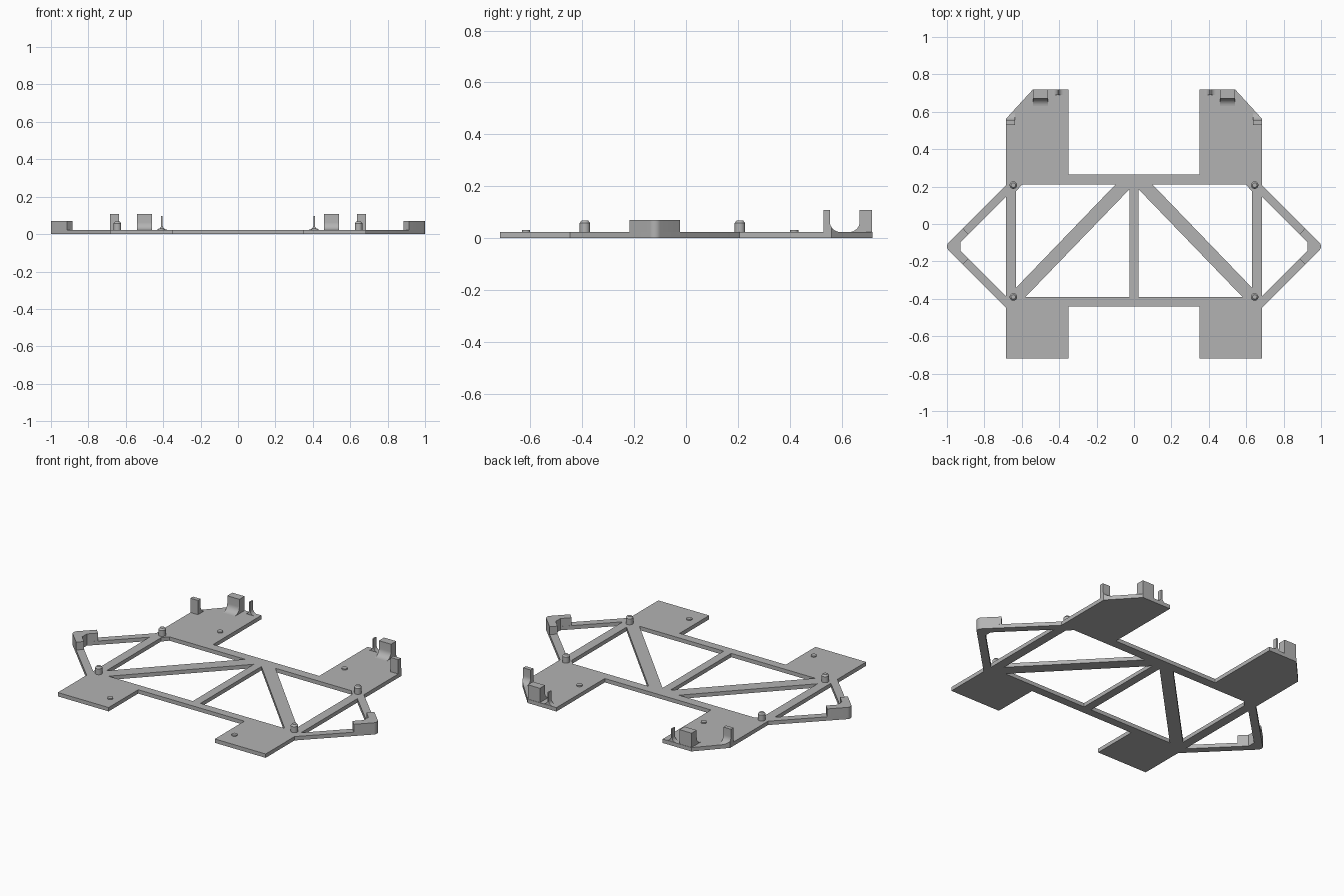
import bpy, bmesh
from math import sin, cos, pi
from mathutils import Vector

cube = bpy.data.objects.get("Cube")
if cube:
    bpy.data.objects.remove(cube)

GREY = (0.45, 0.45, 0.45, 1)
mat = bpy.data.materials.new("plain grey")
mat.use_nodes = True
mat.diffuse_color = GREY
mat.node_tree.nodes["Principled BSDF"].inputs["Base Color"].default_value = GREY

T = 0.023          # plate thickness
ARM_Y = -0.12      # centre line of the side arms


def add_object(name, bm):
    bmesh.ops.recalc_face_normals(bm, faces=bm.faces)
    mesh = bpy.data.meshes.new(name)
    bm.to_mesh(mesh)
    bm.free()
    mesh.materials.append(mat)
    obj = bpy.data.objects.new(name, mesh)
    bpy.context.collection.objects.link(obj)
    return obj


def smooth(obj):
    bpy.ops.object.select_all(action='DESELECT')
    obj.select_set(True)
    bpy.context.view_layer.objects.active = obj
    bpy.ops.object.shade_smooth_by_angle(angle=0.6)


def prism(points, offset):
    """Extrude a closed loop of 3D points along offset."""
    bm = bmesh.new()
    face = bm.faces.new([bm.verts.new(p) for p in points])
    ext = bmesh.ops.extrude_face_region(bm, geom=[face], use_keep_orig=True)
    verts = [v for v in ext["geom"] if isinstance(v, bmesh.types.BMVert)]
    bmesh.ops.translate(bm, verts=verts, vec=offset)
    return bm


def mirrored(points):
    return [(-x, y) for x, y in reversed(points)]


def quarter(cx, cy, r, start, n=8):
    """Quarter arc, counter-clockwise from the start angle."""
    return [(cx + r * cos(start + pi / 2 * i / n), cy + r * sin(start + pi / 2 * i / n))
            for i in range(n + 1)]


# Flat frame: one outline with cut-out triangles
tip = quarter(0.972, ARM_Y, 0.028, -pi / 4)
outline = ([(0.35, -0.44), (0.35, -0.718), (0.685, -0.718), (0.685, -0.447)] + tip +
           [(0.685, 0.207), (0.685, 0.562), (0.54, 0.72), (0.35, 0.72), (0.35, 0.265)])
holes = [
    [(0.025, 0.185), (0.025, -0.39), (0.58, -0.39)],
    [(0.10, 0.21), (0.63, -0.34), (0.63, 0.175), (0.60, 0.21)],
    [(0.685, 0.145), (0.685, -0.385), (0.928, -0.142), (0.928, -0.098)],
]
curve = bpy.data.curves.new("frame_outline", 'CURVE')
curve.dimensions = '2D'
curve.fill_mode = 'BOTH'
curve.extrude = T / 2
for loop in [outline + mirrored(outline)] + holes + [mirrored(h) for h in holes]:
    spline = curve.splines.new('POLY')
    spline.points.add(len(loop) - 1)
    for point, (x, y) in zip(spline.points, loop):
        point.co = (x, y, 0, 1)
    spline.use_cyclic_u = True
curve.materials.append(mat)
frame = bpy.data.objects.new("frame", curve)
bpy.context.collection.objects.link(frame)
frame.location.z = T / 2
bpy.ops.object.select_all(action='DESELECT')
frame.select_set(True)
bpy.context.view_layer.objects.active = frame
bpy.ops.object.convert(target='MESH')
smooth(bpy.context.view_layer.objects.active)


def lathe(name, x, y, rings):
    """Stack of (radius, z) rings, capped at the top."""
    bm = bmesh.new()
    n = 24
    loops = [[bm.verts.new((x + r * cos(2 * pi * i / n), y + r * sin(2 * pi * i / n), z))
              for i in range(n)] for r, z in rings]
    for a, b in zip(loops, loops[1:]):
        for i in range(n):
            bm.faces.new((a[i], a[(i + 1) % n], b[(i + 1) % n], b[i]))
    bm.faces.new(loops[-1])
    smooth(add_object(name, bm))


for side, s in (("left", 1), ("right", -1)):
    # Locating pegs and low buttons
    for end, peg_y, dot_y in (("front", -0.39, -0.617), ("rear", 0.208, 0.418)):
        lathe(f"{end}_{side}_peg", s * 0.645, peg_y, [(0.02, T), (0.02, 0.058), (0.012, 0.068)])
        lathe(f"{end}_{side}_button", s * 0.41, dot_y, [(0.016, T), (0.016, 0.03)])

    # Raised wall around the arm tip
    wall = ([(0.885, -0.186), (0.915, -0.217)] + tip +
            [(0.915, -0.023), (0.885, -0.054), (0.928, -0.098), (0.928, -0.142)])
    smooth(add_object(f"{side}_arm_corner_wall",
                      prism([(s * x, y, T) for x, y in wall], (0, 0, 0.047))))

    # Rear tab with a fillet towards the front
    prof = [(0.718, T), (0.718, 0.108), (0.67, 0.108)]
    prof += quarter(0.63, 0.063, 0.04, -pi / 2)[::-1]
    smooth(add_object(f"{side}_rear_tab",
                      prism([(s * 0.46, y, z) for y, z in prof], (s * 0.08, 0, 0))))

    # Side tab with a fillet towards the back, trimmed along the chamfer
    prof = [(0.53, T), (0.53, 0.108), (0.555, 0.108)]
    prof += quarter(0.595, 0.063, 0.04, pi)
    bm = prism([(s * 0.635, y, z) for y, z in prof], (s * 0.05, 0, 0))
    cut = bmesh.ops.bisect_plane(bm, geom=bm.verts[:] + bm.edges[:] + bm.faces[:],
                                 plane_co=(s * 0.54, 0.72, 0),
                                 plane_no=Vector((s * 0.158, 0.145, 0)).normalized(),
                                 clear_outer=True)
    bmesh.ops.holes_fill(bm, edges=[e for e in bm.edges if e.is_boundary])
    smooth(add_object(f"{side}_side_tab", bm))

    # Thin pin flaring out at its foot
    half = [(0.004, 0.098)] + quarter(0.03, 0.049, 0.026, pi)
    prof = half + mirrored(half)
    smooth(add_object(f"{side}_rear_pin",
                      prism([(s * 0.407 + x, 0.69, z) for x, z in prof], (0, 0.028, 0))))
